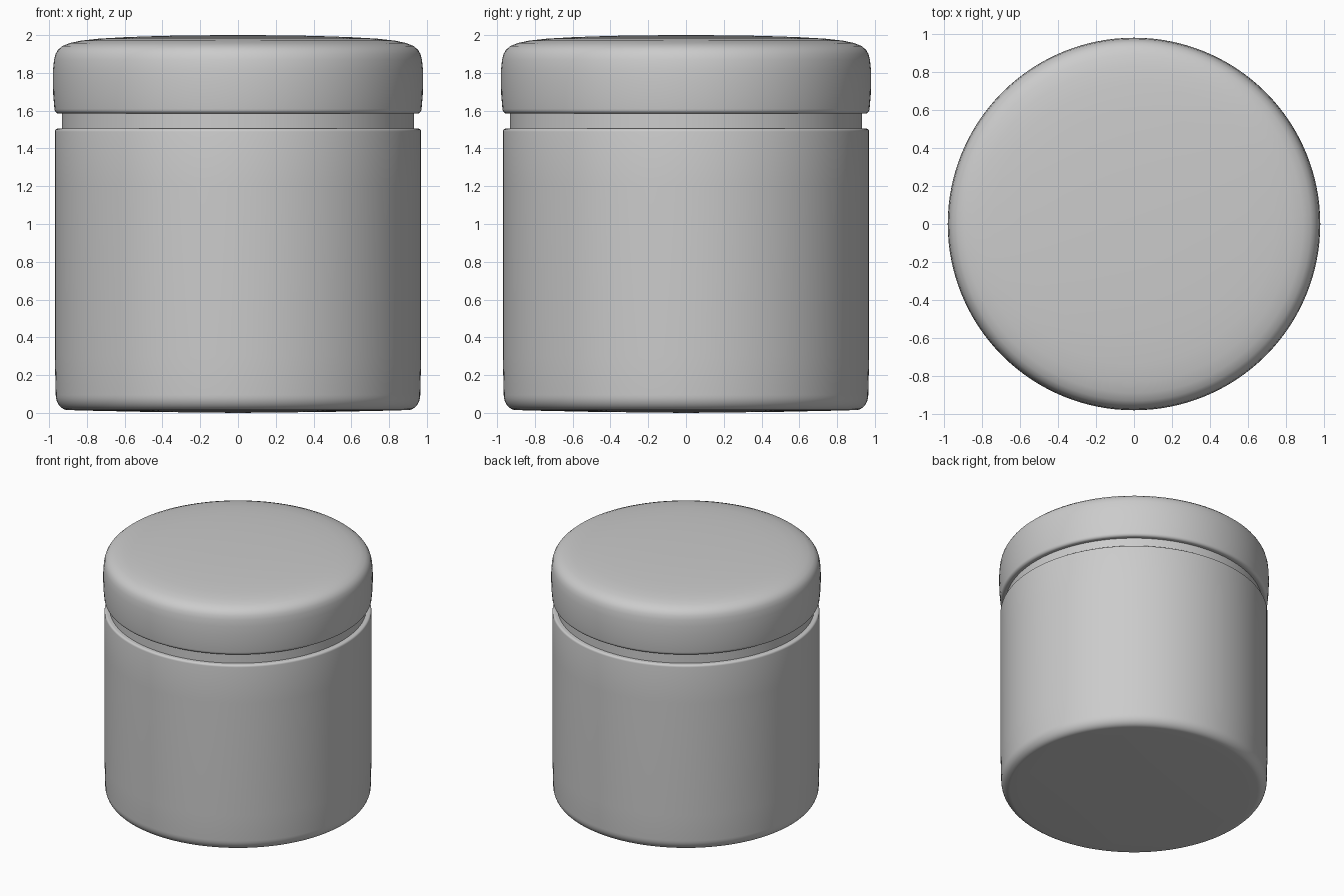
import bpy, bmesh, math

if "Cube" in bpy.data.objects:
    bpy.data.objects.remove(bpy.data.objects["Cube"])

SEGMENTS = 128

grey = bpy.data.materials.new("light_grey")
grey.diffuse_color = (0.6, 0.6, 0.6, 1)
grey.use_nodes = True
grey.node_tree.nodes["Principled BSDF"].inputs["Base Color"].default_value = grey.diffuse_color


def lathe(name, profile):
    """Spin an (r, z) profile that starts and ends on the z axis."""
    bm = bmesh.new()
    verts = [bm.verts.new((r, 0, z)) for r, z in profile]
    edges = [bm.edges.new(pair) for pair in zip(verts, verts[1:])]
    bmesh.ops.spin(bm, geom=verts + edges, cent=(0, 0, 0), axis=(0, 0, 1),
                   angle=2 * math.pi, steps=SEGMENTS)
    bmesh.ops.remove_doubles(bm, verts=bm.verts, dist=1e-4)
    bmesh.ops.recalc_face_normals(bm, faces=bm.faces)
    mesh = bpy.data.meshes.new(name)
    bm.to_mesh(mesh)
    bm.free()
    mesh.materials.append(grey)
    obj = bpy.data.objects.new(name, mesh)
    bpy.context.collection.objects.link(obj)
    bpy.ops.object.select_all(action='DESELECT')
    obj.select_set(True)
    bpy.context.view_layer.objects.active = obj
    bpy.ops.object.shade_smooth_by_angle(angle=math.radians(35))
    return obj


def arc(cr, cz, rr, rz, a0, a1, n=8):
    """Elliptical arc points for rounded corners, angles in degrees."""
    angles = [math.radians(a0 + (a1 - a0) * i / n) for i in range(n + 1)]
    return [(cr + rr * math.cos(a), cz + rz * math.sin(a)) for a in angles]


# jar body with rounded foot, shoulder and recessed neck
lathe("jar_body",
      [(0, 0.0), (0.47, 0.005), (0.8, 0.012)]
      + arc(0.90, 0.095, 0.065, 0.08, -90, 0)
      + [(0.97, 0.3), (0.97, 1.2)]
      + arc(0.955, 1.489, 0.015, 0.016, 0, 90, 4)
      + [(0.932, 1.505), (0.932, 1.60), (0, 1.60)])

# lid with softly bulged side and shallow domed top
lathe("lid",
      [(0, 1.585), (0.94, 1.585)]
      + arc(0.95, 1.61, 0.022, 0.025, -90, 0, 5)
      + [(0.978, 1.68), (0.98, 1.75), (0.979, 1.82), (0.974, 1.87), (0.966, 1.90),
         (0.953, 1.922), (0.93, 1.942), (0.89, 1.958), (0.83, 1.971), (0.74, 1.981),
         (0.6, 1.989), (0.4, 1.996), (0.2, 1.999), (0, 2.0)])
